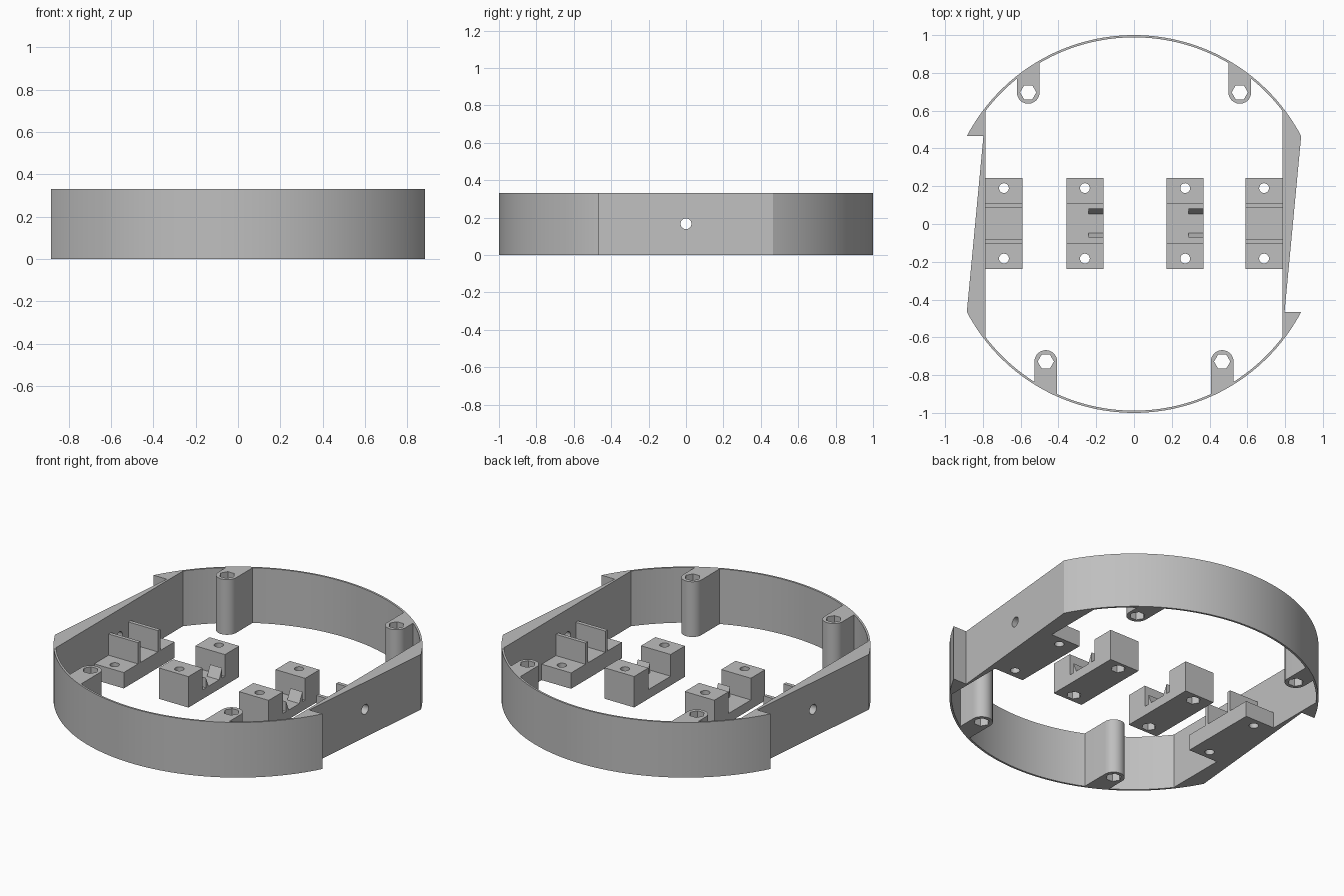
import bpy, bmesh, math
from mathutils import Matrix, Vector

cube = bpy.data.objects.get("Cube")
if cube:
    bpy.data.objects.remove(cube, do_unlink=True)

HEIGHT = 0.33
grey = bpy.data.materials.new("plain grey")
grey.use_nodes = True
COLOUR = (0.52, 0.52, 0.52, 1)
grey.diffuse_color = COLOUR
grey.node_tree.nodes["Principled BSDF"].inputs["Base Color"].default_value = COLOUR

# Turns (u, v, w) into (y, z, x): a profile in the yz plane pulled along x
ALONG_X = Matrix(((0, 0, 1, 0), (1, 0, 0, 0), (0, 1, 0, 0), (0, 0, 0, 1)))


def arc(radius, start, end, steps, cx=0, cy=0):
    angles = [start + (end - start) * i / steps for i in range(steps + 1)]
    return [(cx + radius * math.cos(a), cy + radius * math.sin(a)) for a in angles]


def circle(cx, cy, radius, sides):
    return arc(radius, 0, math.tau, sides, cx, cy)[:-1]


def prism(name, outline, low, high, turn=None):
    """Solid made by pulling a flat outline from low to high."""
    bm = bmesh.new()
    face = bm.faces.new([bm.verts.new((u, v, low)) for u, v in outline])
    pulled = bmesh.ops.extrude_face_region(bm, geom=[face])["geom"]
    tops = [g for g in pulled if isinstance(g, bmesh.types.BMVert)]
    bmesh.ops.translate(bm, verts=tops, vec=Vector((0, 0, high - low)))
    if turn:
        bm.transform(turn)
    bmesh.ops.recalc_face_normals(bm, faces=bm.faces)
    mesh = bpy.data.meshes.new(name)
    bm.to_mesh(mesh)
    bm.free()
    mesh.materials.append(grey)
    obj = bpy.data.objects.new(name, mesh)
    bpy.context.collection.objects.link(obj)
    return obj


def activate(obj):
    bpy.ops.object.select_all(action='DESELECT')
    obj.select_set(True)
    bpy.context.view_layer.objects.active = obj


def cut(obj, cutter):
    """Subtract the cutter, then throw it away."""
    mod = obj.modifiers.new("cut", 'BOOLEAN')
    mod.operation = 'DIFFERENCE'
    mod.solver = 'EXACT'
    mod.object = cutter
    activate(obj)
    bpy.ops.object.modifier_apply(modifier=mod.name)
    bpy.data.objects.remove(cutter, do_unlink=True)


def finish(obj):
    activate(obj)
    bpy.ops.object.shade_smooth_by_angle(angle=math.radians(30))


# Rim: two round ends with overhanging tips, joined by straight side walls
def rim_outline(radius, start, corners=()):
    half = arc(radius, start, math.pi - start, 64)
    half += [(-x, y) for x, y in corners]
    return half + [(-x, -y) for x, y in half]


tip = math.acos(0.885)
rim = prism("rim", rim_outline(1, tip, [(0.797, math.sin(tip))]), 0, HEIGHT)
cut(rim, prism("rim_cutter", rim_outline(0.988, math.acos(0.785 / 0.988)), -0.1, 0.5))
cut(rim, prism("axle_cutter", circle(0, 0.167, 0.029, 32), -1, 1, ALONG_X))
finish(rim)

# Screw posts: rounded tongues reaching in from the rim, with hexagonal bores
POST = 0.06
posts = {"back_left_post": (0.56, 0.697), "back_right_post": (-0.56, 0.697),
         "front_left_post": (0.467, -0.728), "front_right_post": (-0.467, -0.728)}
for name, (cx, cy) in posts.items():
    side = 1 if cy > 0 else -1
    outline = arc(POST, math.pi, math.tau, 24, cx, 0)
    outline = [(x, cy + side * y) for x, y in outline]
    for i in range(9):
        x = cx + POST - 2 * POST * i / 8
        outline.append((x, side * math.sqrt(0.99 ** 2 - x * x)))
    post = prism(name, outline, 0, HEIGHT)
    cut(post, prism("bore_cutter", circle(cx, cy, 0.043, 6), -0.1, 0.5))
    finish(post)

# Bracket profiles, seen from the side
FRONT, BACK = -0.237, 0.243
BASE, PLATE, FLOOR, BLOCK = 0.095, 0.222, 0.055, 0.185
outer_profile = [(FRONT, 0), (BACK, 0), (BACK, BASE), (0.108, BASE), (0.108, PLATE),
                 (0.086, PLATE), (0.086, BASE), (-0.08, BASE), (-0.08, PLATE),
                 (-0.102, PLATE), (-0.102, BASE), (FRONT, BASE)]
inner_profile = [(FRONT, 0), (BACK, 0), (BACK, BLOCK), (0.108, BLOCK), (0.108, FLOOR),
                 (-0.102, FLOOR), (-0.102, BLOCK), (FRONT, BLOCK)]


def bracket(name, profile, low, high, nut_pockets):
    obj = prism(name, profile, low, high, ALONG_X)
    middle = (low + high) / 2
    for y in (-0.183, 0.19):
        cut(obj, prism("hole_cutter", circle(middle, y, 0.026, 24), -0.1, 0.5))
        if nut_pockets:
            cut(obj, prism("nut_cutter", circle(middle, y, 0.04, 6), -0.1, 0.05))
    finish(obj)


bracket("outer_left_bracket", outer_profile, 0.59, 0.787, False)
bracket("outer_right_bracket", outer_profile, -0.787, -0.59, False)

# Inner brackets with small sloping ribs in the channel at one end
for label, low in (("left", 0.173), ("right", -0.358)):
    high = low + 0.196
    bracket("inner_" + label + "_bracket", inner_profile, low, high, True)
    for place, foot, crest in (("front", -0.047, -0.072), ("back", 0.053, 0.082)):
        rib = [(foot, FLOOR - 0.01), (crest, FLOOR - 0.01), (crest, 0.115), (foot, FLOOR)]
        prism(label + "_" + place + "_rib", rib, high - 0.08, high, ALONG_X)
